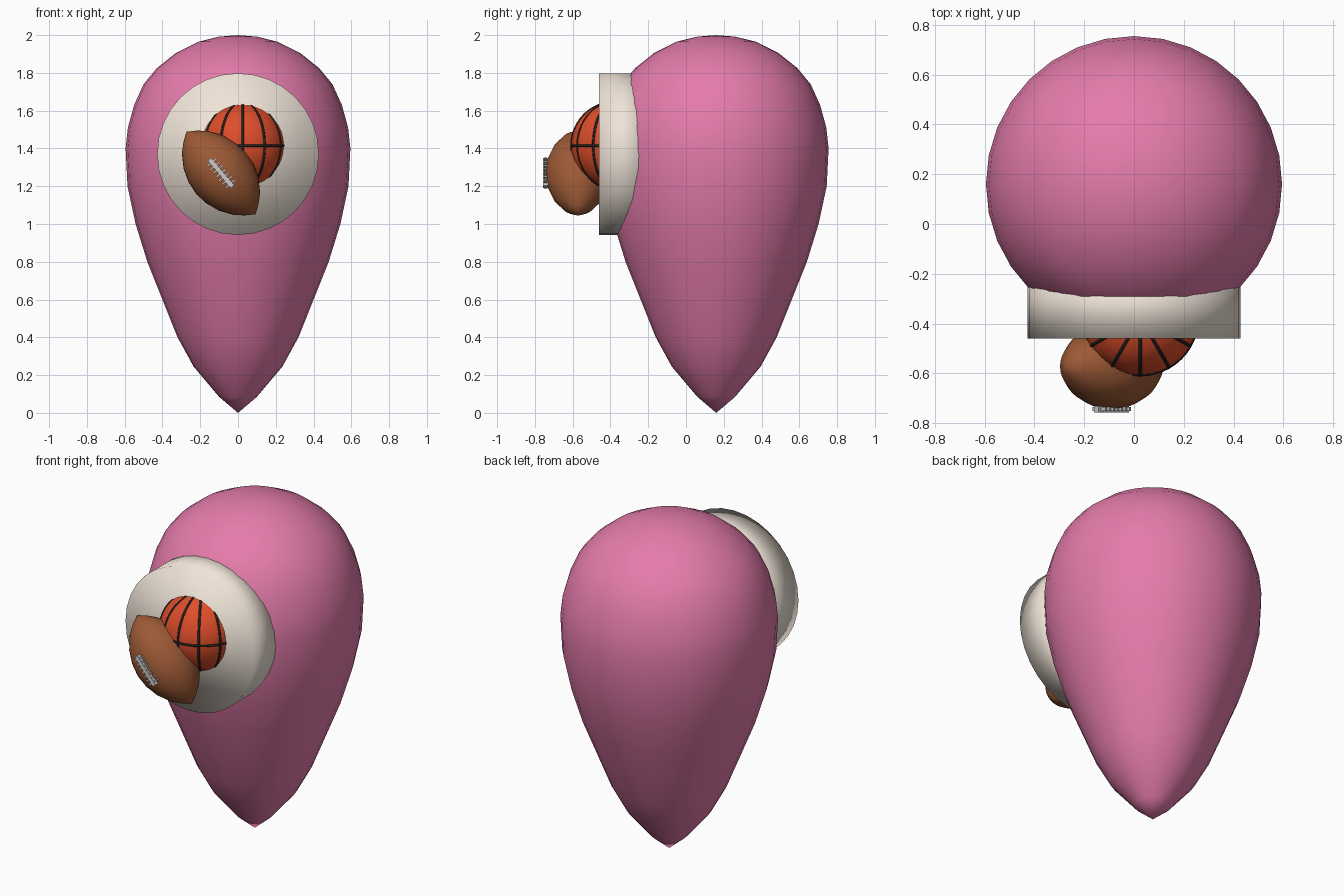
import bpy, bmesh, math
from mathutils import Matrix, Vector

if "Cube" in bpy.data.objects:
    bpy.data.objects.remove(bpy.data.objects["Cube"])


def material(name, rgb):
    m = bpy.data.materials.new(name)
    m.diffuse_color = (*rgb, 1)
    m.use_nodes = True
    m.node_tree.nodes["Principled BSDF"].inputs["Base Color"].default_value = m.diffuse_color
    return m


PINK = material("pink", (0.78, 0.2, 0.41))
CREAM = material("cream", (0.87, 0.78, 0.69))
ORANGE = material("orange", (0.73, 0.076, 0.023))
BROWN = material("brown", (0.33, 0.1, 0.035))
BLACK = material("black", (0.015, 0.015, 0.015))
WHITE = material("white", (0.75, 0.75, 0.75))


def make_object(name, bm, mat, matrix=Matrix(), smooth=True):
    bmesh.ops.recalc_face_normals(bm, faces=bm.faces[:])
    for f in bm.faces:
        f.smooth = smooth
    mesh = bpy.data.meshes.new(name)
    bm.to_mesh(mesh)
    bm.free()
    mesh.materials.append(mat)
    ob = bpy.data.objects.new(name, mesh)
    ob.matrix_world = matrix
    bpy.context.collection.objects.link(ob)
    return ob


def lathe(name, profile, segments, mat, matrix):
    """Spin (radius, height) points about local z."""
    bm = bmesh.new()
    verts = [bm.verts.new((r, 0, z)) for r, z in profile]
    edges = [bm.edges.new(p) for p in zip(verts, verts[1:])]
    bmesh.ops.spin(bm, geom=verts + edges, cent=(0, 0, 0), axis=(0, 0, 1),
                   angle=math.tau, steps=segments)
    bmesh.ops.remove_doubles(bm, verts=bm.verts[:], dist=0.0005)
    return make_object(name, bm, mat, matrix)


# teardrop body
lathe("teardrop_body",
      [(0, 0), (0.1, 0.085), (0.235, 0.245), (0.32, 0.4), (0.4, 0.6),
       (0.48, 0.8), (0.542, 1.0), (0.585, 1.2), (0.595, 1.4), (0.583, 1.51),
       (0.55, 1.63), (0.5, 1.74), (0.43, 1.825), (0.33, 1.905),
       (0.21, 1.965), (0.1, 1.992), (0, 2.0)],
      32, PINK, Matrix.Translation((0, 0.16, 0)))

# round front plate, running back into the body
bm = bmesh.new()
bmesh.ops.create_cone(bm, cap_ends=True, segments=32, radius1=0.428,
                      radius2=0.428, depth=0.26)
make_object("front_disc", bm, CREAM,
            Matrix.Translation((0, -0.33, 1.37)) @ Matrix.Rotation(math.pi / 2, 4, 'X'))

# basketball, half sunk in the plate
ball_pos = Matrix.Translation((0.025, -0.375, 1.415))
bm = bmesh.new()
bmesh.ops.create_uvsphere(bm, u_segments=32, v_segments=20, radius=0.233)
make_object("basketball", bm, ORANGE, ball_pos)


# basketball seams: equator plus meridians
def seam(name, rotation):
    ring = [(0.23 + 0.0075 * math.cos(a), 0.0075 * math.sin(a))
            for a in (i * math.tau / 6 for i in range(7))]
    lathe(name, ring, 48, BLACK, ball_pos @ rotation)


seam("seam_equator", Matrix())
for i in range(6):
    seam(f"seam_meridian_{i}", Matrix.Rotation(i * math.pi / 6, 4, 'Z')
         @ Matrix.Rotation(math.pi / 2, 4, 'X'))

# football, long axis tilted in the front plane (local z), laces on local -y
tilt = Matrix.Translation((-0.09, -0.572, 1.27)) @ Matrix.Rotation(math.radians(-40), 4, 'Y')
half = [(0, 0.285), (0.045, 0.255), (0.09, 0.215), (0.137, 0.145), (0.163, 0.073)]
profile = half + [(0.172, 0)] + [(r, -z) for r, z in reversed(half)]
lathe("football", profile, 28, BROWN, tilt)


# football laces: one long bar and short cross stitches
def box(name, size, z, y):
    bm = bmesh.new()
    bmesh.ops.create_cube(bm, size=1)
    bmesh.ops.scale(bm, vec=Vector(size), verts=bm.verts[:])
    make_object(name, bm, WHITE, tilt @ Matrix.Translation((0, y, z)), smooth=False)


box("lace_bar", (0.024, 0.026, 0.19), 0, -0.172)
for i in range(7):
    box(f"lace_stitch_{i}", (0.068, 0.016, 0.009), -0.075 + i * 0.025, -0.172)
